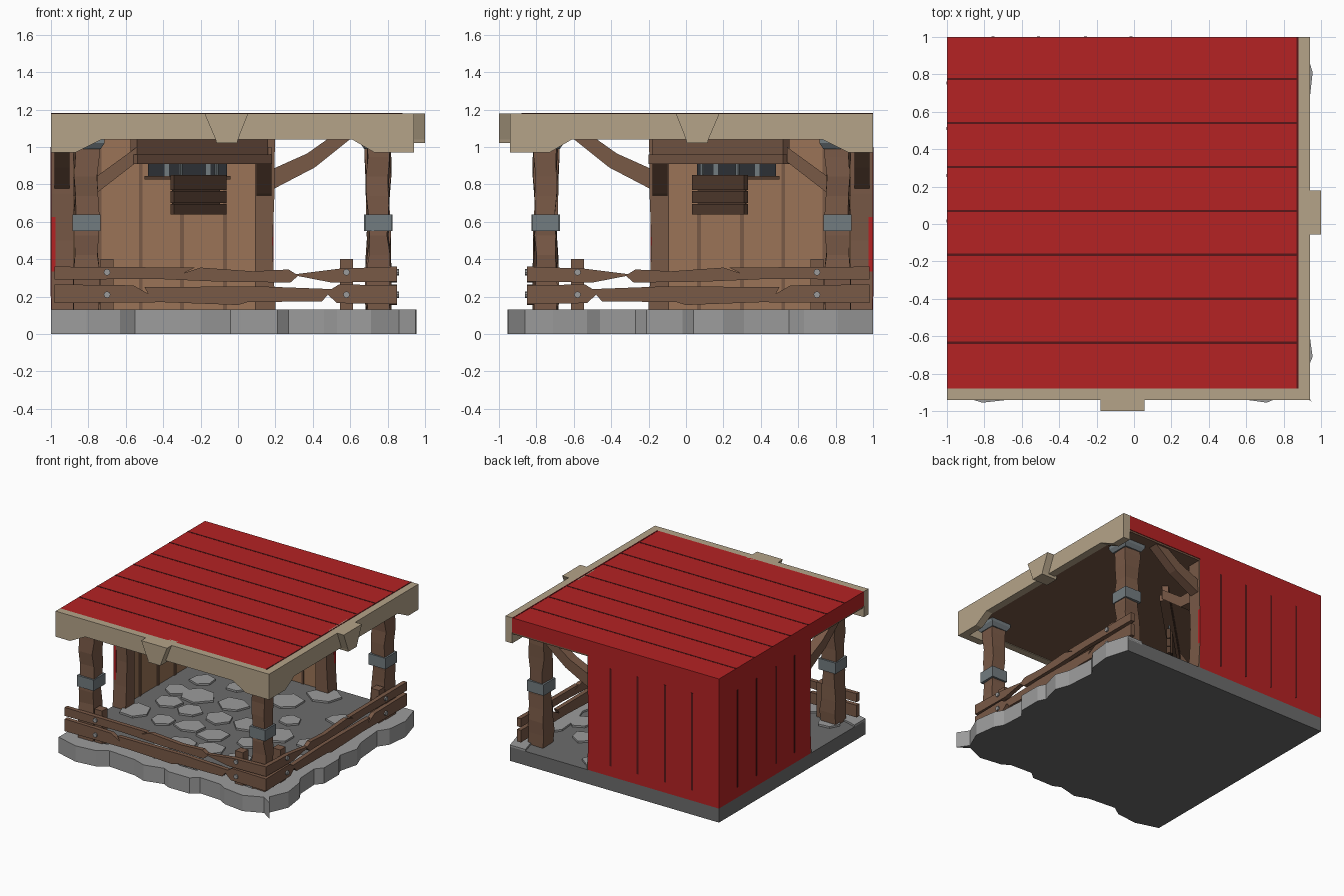
import bpy, bmesh, math, random
from mathutils import Vector

if "Cube" in bpy.data.objects:
    bpy.data.objects.remove(bpy.data.objects["Cube"])
random.seed(4)


def mat(name, *c):
    m = bpy.data.materials.new(name)
    m.diffuse_color = (*c, 1)
    m.use_nodes = True
    m.node_tree.nodes["Principled BSDF"].inputs["Base Color"].default_value = m.diffuse_color
    return m


RED = mat("red", .46, .016, .017)
DRED = mat("dark red", .10, .008, .009)
TAN = mat("tan", .46, .37, .25)
LIGHT = mat("light wood", .33, .175, .095)
WOOD = mat("wood", .19, .10, .062)
DARK = mat("dark wood", .085, .045, .028)
STONE = mat("light stone", .33, .33, .33)
GROUND = mat("grey ground", .15, .15, .15)
METAL = mat("metal", .17, .20, .215)
GLASS = mat("dark window", .025, .03, .035)


def finish(name, bm, m, pair):
    """Make the object; pair also makes its copy mirrored on the diagonal x = -y."""
    bmesh.ops.recalc_face_normals(bm, faces=bm.faces[:])
    for suffix in ("", "_mirrored") if pair else ("",):
        if suffix:
            for v in bm.verts:
                v.co = (-v.co.y, -v.co.x, v.co.z)
            bmesh.ops.reverse_faces(bm, faces=bm.faces[:])
        me = bpy.data.meshes.new(name + suffix)
        bm.to_mesh(me)
        me.materials.append(m)
        ob = bpy.data.objects.new(name + suffix, me)
        bpy.context.collection.objects.link(ob)
    bm.free()
    return ob


def loft(name, rings, m, pair=False):
    bm = bmesh.new()
    vs = [[bm.verts.new(p) for p in r] for r in rings]
    n = len(vs[0])
    bm.faces.new(vs[0])
    bm.faces.new(vs[-1])
    for a, b in zip(vs, vs[1:]):
        for i in range(n):
            j = (i + 1) % n
            bm.faces.new((a[i], a[j], b[j], b[i]))
    return finish(name, bm, m, pair)


def prism(name, pts, axis, a, b, m, pair=False):
    """Extrude a 2D outline along y (pts x,z), x (pts y,z) or z (pts x,y)."""
    put = {"y": lambda p, t: (p[0], t, p[1]), "x": lambda p, t: (t, p[0], p[1]),
           "z": lambda p, t: (p[0], p[1], t)}[axis]
    return loft(name, [[put(p, t) for p in pts] for t in (a, b)], m, pair)


def box(name, x0, x1, y0, y1, z0, z1, m, pair=False):
    return prism(name, [(x0, y0), (x1, y0), (x1, y1), (x0, y1)], "z", z0, z1, m, pair)


def post(name, x, y, hx, hy, z0, z1, n, jit, m, pair=False):
    """Rough hewn square post with wobbling rings."""
    rings = []
    for i in range(n + 1):
        t = i / n
        w = 1 + .12 * (abs(2 * t - 1) - .5)
        r = []
        for sx, sy in ((-1, -1), (1, -1), (1, 1), (-1, 1)):
            r.append((min(1, max(-1, x + sx * hx * w + random.uniform(-jit, jit))),
                      min(1, max(-1, y + sy * hy * w + random.uniform(-jit, jit))),
                      z0 + (z1 - z0) * t))
        rings.append(r)
    return loft(name, rings, m, pair)


# --- floor with a ragged stone edge on the front and right
front = [(-1, -.9), (-.81, -.955), (-.63, -.935), (-.55, -.88), (-.31, -.90), (-.2, -.94),
         (-.04, -.90), (.02, -.93), (.21, -.93), (.27, -.88), (.46, -.89), (.53, -.93),
         (.71, -.955), (.86, -.89)]
side = [(-y, -x) for x, y in reversed(front)]
edge = front + [(.95, -.95)] + side
floor = prism("floor_base", edge + [(-1, 1)], "z", 0, .115, GROUND)
floor.data.materials.append(STONE)
for f in floor.data.polygons:
    c = f.center
    if abs(f.normal.z) < .5 and c.x > -.99 and c.y < .99:
        f.material_index = 1
for i, (a, b) in enumerate(zip(edge, edge[1:])):
    inner = [(p[0] - (.14 if p[0] > .8 else 0), p[1] + (.14 if p[1] < -.8 else 0)) for p in (b, a)]
    prism("edge_stone", [a, b, *inner], "z", .10, .13, STONE)
# paving stones on a loose diagonal grid
for i in range(7):
    for j in range(7):
        cx = -.8 + i * .25 + (j % 2) * .1 + random.uniform(-.03, .03)
        cy = -.68 + j * .25 + random.uniform(-.03, .03)
        if cx > .76 or cy > .88 or random.random() < .22:
            continue
        r, a0 = random.uniform(.085, .13), random.uniform(0, 1)
        pts = [(cx + r * 1.1 * random.uniform(.8, 1.1) * math.cos(a0 + k * math.tau / 6),
                cy + r * random.uniform(.8, 1.1) * math.sin(a0 + k * math.tau / 6)) for k in range(6)]
        prism("paving_stone", pts, "z", .11, .13, STONE)

# --- roof slab, ceiling and seams
box("roof", -1, .88, -.88, 1, 1.06, 1.18, RED)
box("ceiling", -.995, .88, -.88, .995, 1.045, 1.06, WOOD)
for k in range(7):
    y = .775 - k * .235
    box("roof_seam", -1, .875, y - .006, y + .006, 1.175, 1.182, DRED)
box("roof_side_seam", .869, .879, -.88, 1, 1.175, 1.182, DRED)

# --- tan fascia beams with dropped ends and a keystone
beam = [(-1, 1.18), (-1, .97), (-.87, .97), (-.73, 1.04), (.61, 1.04), (.73, .97), (.94, .97), (.94, 1.18)]
prism("fascia_beam", beam, "y", -.94, -.88, TAN, True)
prism("keystone", [(-.18, 1.18), (-.12, 1.04), (-.115, 1.02), (-.005, 1.02), (0, 1.04), (.055, 1.18)],
      "y", -1, -.86, TAN, True)

# --- main posts with metal bands and capitals
for nm, x, y, h, pair in (("corner_post", .75, -.75, .058, False), ("side_post", -.81, -.75, .064, True)):
    post(nm, x, y, h, h, .11, 1.05, 9, .009, WOOD, pair)
    k = h + .012
    box(nm + "_band", x - k, x + k, y - k, y + k, .55, .64, METAL, pair)
    sq = [(-1, -1), (1, -1), (1, 1), (-1, 1)]
    loft(nm + "_capital", [[(x + s * w, y + t * w, z) for s, t in sq]
                           for w, z in ((k, .99), (k + .02, 1.02), (k + .02, 1.05))], METAL, pair)

# --- broken plank railing, short posts and bolts
upper = [(-.98, .29), (-.98, .36), (-.23, .355), (-.29, .325), (-.2, .355), (.08, .335), (.27, .345),
         (.31, .32), (.55, .35), (.85, .36), (.85, .28), (.5, .275), (.32, .31), (.28, .275), (-.1, .28), (-.45, .295)]
lower = [(-.98, .165), (-.98, .265), (-.56, .26), (-.48, .215), (-.5, .25), (.1, .255), (.5, .24),
         (.54, .265), (.85, .26), (.85, .16), (.53, .165), (.48, .21), (.45, .175), (.05, .17), (0, .155), (-.4, .17)]
for nm, pts in (("upper_rail", upper), ("lower_rail", lower)):
    prism(nm, pts, "y", -.85, -.815, WOOD, True)
for x in (-.7, .58):
    box("rail_post", x - .035, x + .035, -.815, -.745, .11, .40, WOOD, True)
    for z in (.21, .33):
        pts = [(x + .018 * math.cos(k * math.tau / 8), z + .018 * math.sin(k * math.tau / 8)) for k in range(8)]
        prism("rail_bolt", pts, "y", -.862, -.84, STONE, True)

# --- shop walls: red outside, wooden planks inside
box("outer_wall", -1, .19, .975, 1, .115, 1.07, RED, True)
box("inner_wall", -.97, .12, .94, .975, .115, 1.05, LIGHT, True)
for x in (-.755, -.51, -.26, -.015):
    box("outer_wall_seam", x - .008, x + .008, .995, 1.002, .2, 1.0, DRED, True)
for x in (-.74, -.52, -.3, -.07):
    box("plank_gap", x - .01, x + .01, .932, .942, .115, 1.05, WOOD, True)
box("window_pane", -.48, -.06, .93, .94, .84, 1.02, GLASS, True)
box("window_sill", -.5, -.04, .915, .94, .825, .845, DARK, True)
for x in (-.38, -.16):
    box("window_bar", x - .012, x + .012, .922, .932, .845, 1.02, METAL, True)

# --- wall end posts
ring = lambda e, z: [(.09, .88, z), (.185 + e, .88, z), (.185 + e, .998, z), (.09, .998, z)]
loft("wall_end_post", [ring(.018, .11), ring(.006, .3), ring(0, .5), ring(.01, .75), ring(.012, 1.05)], WOOD, True)

# --- bent braces: outward to the roof edge, and forward to the canopy beam
prism("roof_brace", [(.18, .77), (.41, .89), (.61, 1.05), (.49, 1.05), (.37, .965), (.18, .88)],
      "y", .90, .98, WOOD, True)
prism("canopy_brace", [(.89, .74), (.76, .75), (.54, .92), (.54, 1.0), (.76, .84), (.89, .84)],
      "x", .10, .18, WOOD, True)

# --- diagonal canopy beam over the corner, with its hanging sign
def diagonal(name, lo, hi, d0, d1, z0, z1, m):
    """Block running along (1, 1): x from lo to hi on the line y = x + 0.36."""
    s = math.sqrt(.5)
    pts = [(x + d * s, x + .40 - d * s) for x, d in ((lo, d1), (hi, d1), (hi, d0), (lo, d0))]
    prism(name, pts, "z", z0, z1, m)


diagonal("canopy_beam", -.57, .15, -.03, .045, .91, .96, WOOD)
diagonal("canopy_board", -.56, .14, -.02, .03, .96, 1.05, WOOD)
for z0, z1 in ((.64, .695), (.70, .765), (.77, .85)):
    diagonal("sign_plank", -.355, -.075, -.01, .02, z0, z1, DARK)
diagonal("sign_backing", -.34, -.09, -.02, -.01, .65, .84, DARK)
for x in (-.31, -.12):
    diagonal("sign_hanger", x - .006, x + .006, 0, .012, .84, .92, METAL)
